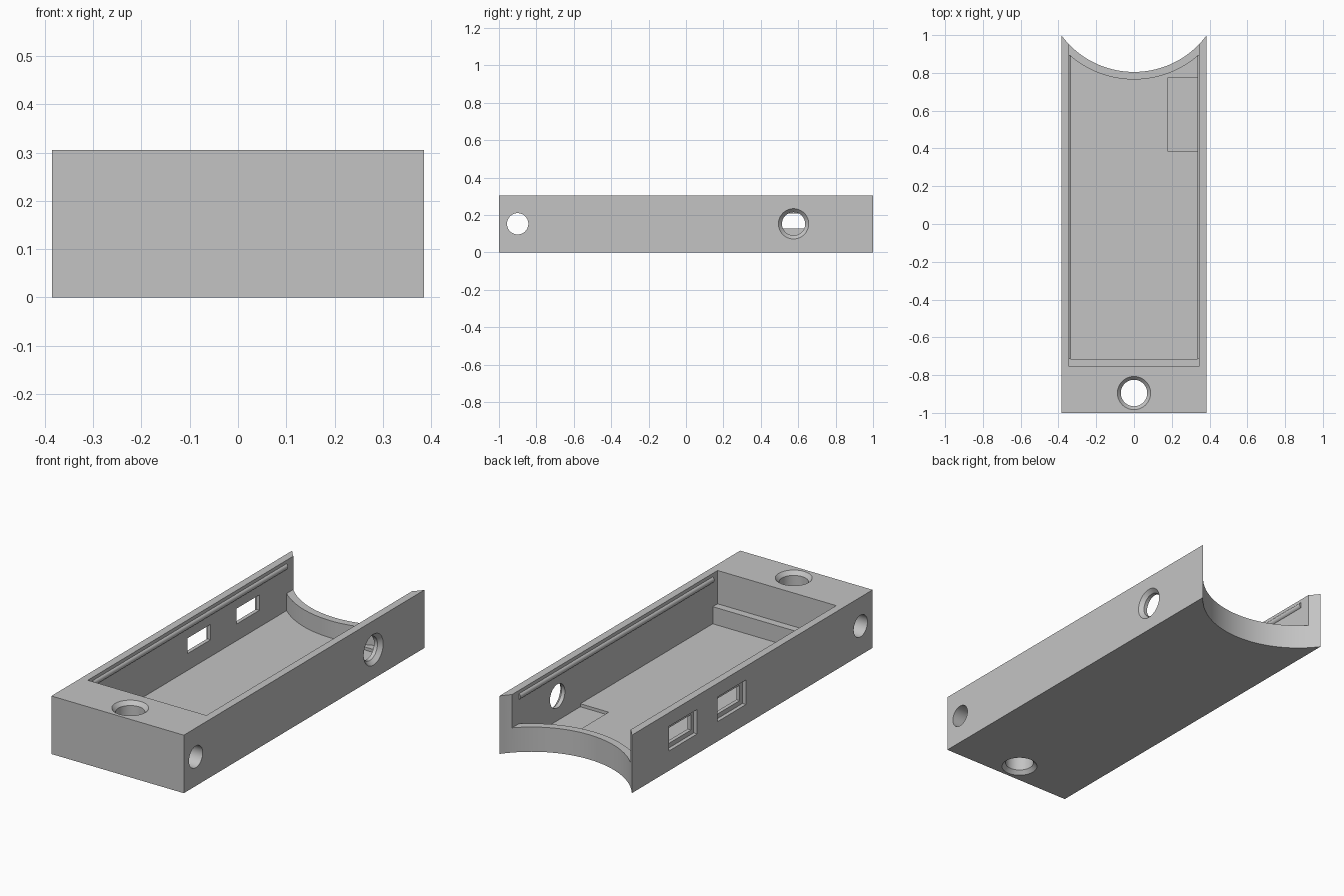
import bpy, bmesh, math
from mathutils import Matrix, Vector

if "Cube" in bpy.data.objects:
    bpy.data.objects.remove(bpy.data.objects["Cube"])

W, H = 0.385, 0.305          # half width and height of the case
INNER = 0.345                # half width of the tray
FLOOR, RIM = 0.04, 0.13      # tray floor and low rim heights
ARC_Y, ARC_R = 1.283, 0.478  # rear scoop centre and radius

grey = bpy.data.materials.new("matte grey")
grey.use_nodes = True
grey.diffuse_color = (0.55, 0.55, 0.55, 1)
grey.node_tree.nodes["Principled BSDF"].inputs["Base Color"].default_value = grey.diffuse_color


def finish(name, bm):
    bmesh.ops.recalc_face_normals(bm, faces=bm.faces)
    mesh = bpy.data.meshes.new(name)
    bm.to_mesh(mesh)
    bm.free()
    ob = bpy.data.objects.new(name, mesh)
    bpy.context.collection.objects.link(ob)
    mesh.materials.append(grey)
    return ob


def prism(name, points, z0, z1):
    bm = bmesh.new()
    face = bm.faces.new([bm.verts.new((x, y, z0)) for x, y in points])
    top = bmesh.ops.extrude_face_region(bm, geom=[face])["geom"]
    bmesh.ops.translate(bm, vec=(0, 0, z1 - z0),
                        verts=[v for v in top if isinstance(v, bmesh.types.BMVert)])
    return finish(name, bm)


def box(name, x0, x1, y0, y1, z0, z1):
    return prism(name, [(x0, y0), (x1, y0), (x1, y1), (x0, y1)], z0, z1)


def scooped(name, half, y0, radius, z0, z1, steps=40):
    """Rectangle whose rear end is hollowed by an arc."""
    a = math.asin(half / radius)
    arc = [(radius * math.sin(t), ARC_Y - radius * math.cos(t))
           for t in (a - 2 * a * i / steps for i in range(steps + 1))]
    return prism(name, [(-half, y0), (half, y0)] + arc, z0, z1)


def drill(name, profile, origin, axis, sides=48):
    """Round cutter from (radius, distance) pairs along an axis."""
    bm = bmesh.new()
    turn = Vector((0, 0, 1)).rotation_difference(Vector(axis)).to_matrix().to_4x4()
    place = Matrix.Translation(origin) @ turn
    rings = []
    for r, d in profile:
        rings.append([bm.verts.new(place @ Vector((r * math.cos(t), r * math.sin(t), d)))
                      for t in (math.tau * i / sides for i in range(sides))])
    for a, b in zip(rings, rings[1:]):
        for i in range(sides):
            j = (i + 1) % sides
            bm.faces.new((a[i], a[j], b[j], b[i]))
    bm.faces.new(rings[0][::-1])
    bm.faces.new(rings[-1])
    return finish(name, bm)


def cut(body, cutter):
    cutter.hide_render = True
    mod = body.modifiers.new("cut", "BOOLEAN")
    mod.operation, mod.solver, mod.object = "DIFFERENCE", "EXACT", cutter
    bpy.ops.object.select_all(action="DESELECT")
    bpy.context.view_layer.objects.active = body
    body.select_set(True)
    bpy.ops.object.modifier_apply(modifier=mod.name)
    bpy.data.objects.remove(cutter)


# Case body with scooped rear end
case = scooped("case_body", W, -1, ARC_R, 0, H)

# Tray: deep part inside the rim, wider part above it
cut(case, scooped("tray_cutter", INNER, -0.715, ARC_R + 0.04, FLOOR, H + 0.1))
cut(case, box("upper_cutter", -INNER, INNER, -0.755, 1.2, RIM, H + 0.1))

# Shallow floor pocket
cut(case, box("pocket_cutter", 0.18, INNER, 0.385, 0.775, FLOOR - 0.016, FLOOR + 0.05))

# Stepped windows in the right wall
for y in (0.575, 0.17):
    cut(case, box("window_cutter", -W - 0.1, -0.3, y - 0.095, y + 0.095, 0.128, 0.209))
    cut(case, box("window_recess", -W - 0.1, -W + 0.02, y - 0.118, y + 0.118, 0.104, 0.233))

# Countersunk socket hole in the left wall
cut(case, drill("socket_cutter", [(0.062, -0.1), (0.062, -0.02), (0.081, 0), (0.081, 0.1)],
                (W, 0.575, 0.153), (1, 0, 0)))

# Vertical hole countersunk at both ends, and the cross hole
cut(case, drill("post_cutter", [(0.088, -0.1), (0.088, 0), (0.07, 0.02), (0.07, H - 0.02),
                                (0.088, H), (0.088, H + 0.1)], (0, -0.895, 0), (0, 0, 1)))
cut(case, drill("cross_cutter", [(0.057, -0.6), (0.057, 0.6)], (0, -0.9, 0.153), (1, 0, 0)))

# Snap ridges under the tray's top edges
ridges = [drill(side + "_snap_ridge", [(0.016, -0.715), (0.016, 0.895)],
                (s * (INNER + 0.006), 0, 0.272), (0, 1, 0), 16)
          for side, s in (("left", 1), ("right", -1))]

for ob in [case] + ridges:
    bpy.ops.object.select_all(action="DESELECT")
    bpy.context.view_layer.objects.active = ob
    ob.select_set(True)
    bpy.ops.object.shade_smooth_by_angle(angle=math.radians(25))
